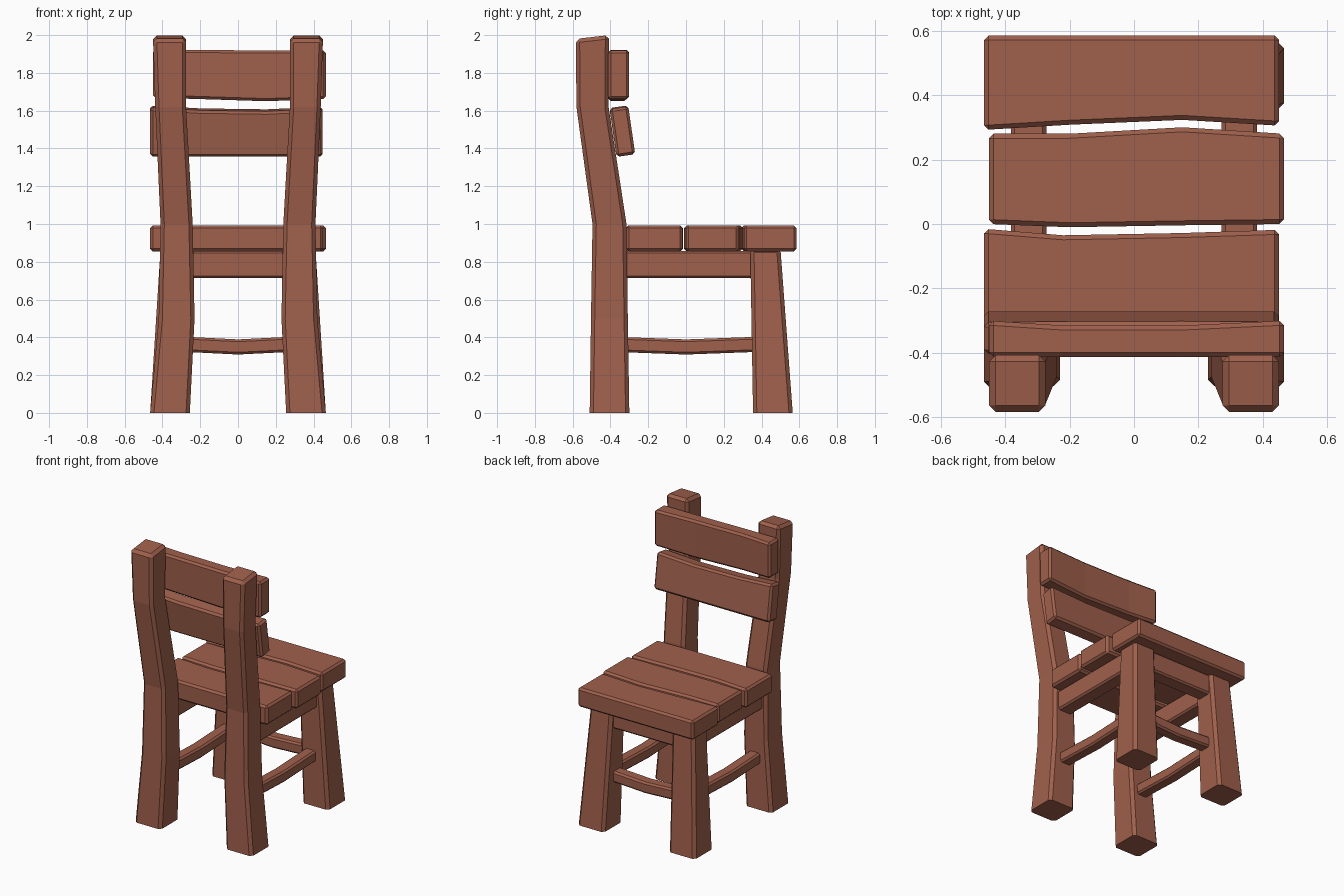
import bpy, bmesh, math
from mathutils import Matrix

if "Cube" in bpy.data.objects:
    bpy.data.objects.remove(bpy.data.objects["Cube"])

wood = bpy.data.materials.new("reddish brown wood")
wood.diffuse_color = (0.35, 0.117, 0.072, 1)
wood.use_nodes = True
wood.node_tree.nodes["Principled BSDF"].inputs["Base Color"].default_value = wood.diffuse_color


def loft(name, rings, chamfer, matrix=None, open_foot=False):
    """Join four-cornered rings into a beam and chamfer its sharp edges."""
    bm = bmesh.new()
    loops = [[bm.verts.new(p) for p in ring] for ring in rings]
    for a, b in zip(loops, loops[1:]):
        for i in range(4):
            j = (i + 1) % 4
            bm.faces.new((a[i], a[j], b[j], b[i]))
    bm.faces.new(loops[0][::-1])
    bm.faces.new(loops[-1])
    bmesh.ops.recalc_face_normals(bm, faces=bm.faces[:])
    sharp = [e for e in bm.edges if e.calc_face_angle(0) > math.radians(40)
             and not (open_foot and all(v.co.z < 0.001 for v in e.verts))]
    bmesh.ops.bevel(bm, geom=sharp, offset=chamfer, segments=1,
                    profile=0.5, affect='EDGES')
    if matrix:
        bm.transform(matrix)
    bmesh.ops.recalc_face_normals(bm, faces=bm.faces[:])
    me = bpy.data.meshes.new(name)
    bm.to_mesh(me)
    bm.free()
    me.materials.append(wood)
    ob = bpy.data.objects.new(name, me)
    bpy.context.collection.objects.link(ob)
    return ob


def leg(name, side, stations, slant=0.0):
    # station: z, inner x, outer x, y min, y max
    rings = [[(side * x0, y0, z), (side * x1, y0, z),
              (side * x1, y1, z), (side * x0, y1, z)]
             for z, x0, x1, y0, y1 in stations]
    rings[-1] = [(x, y, z - (slant if k < 2 else 0))
                 for k, (x, y, z) in enumerate(rings[-1])]
    loft(name, rings, 0.02, open_foot=True)


def plank(name, stations, chamfer=0.014, matrix=None):
    # station: x, y min, y max, z min, z max
    rings = [[(x, y0, z0), (x, y1, z0), (x, y1, z1), (x, y0, z1)]
             for x, y0, y1, z0, z1 in stations]
    return loft(name, rings, chamfer, matrix)


# Legs
for side, word in ((-1, "left"), (1, "right")):
    leg("tall_leg_" + word, side, [
        (0, 0.255, 0.465, -0.51, -0.30),
        (0.5, 0.23, 0.42, -0.503, -0.308),
        (1.0, 0.24, 0.41, -0.495, -0.315),
        (1.62, 0.275, 0.438, -0.58, -0.41),
        (2.0, 0.275, 0.45, -0.583, -0.407)], slant=0.02)
    leg("short_leg_" + word, side, [
        (0, 0.255, 0.465, 0.355, 0.565),
        (0.87, 0.235, 0.41, 0.34, 0.50)])

# Seat planks with slightly wavy edges
Z = (0.855, 0.992)
plank("seat_plank_1", [(-0.465, -0.315, -0.015, *Z), (-0.22, -0.32, -0.035, *Z),
                       (0.15, -0.32, -0.028, *Z), (0.45, -0.315, -0.018, *Z)])
plank("seat_plank_2", [(-0.45, 0.0, 0.28, *Z), (-0.2, -0.01, 0.28, *Z),
                       (0.15, -0.004, 0.30, *Z), (0.465, 0.0, 0.28, *Z)])
plank("seat_plank_3", [(-0.465, 0.292, 0.585, *Z), (-0.2, 0.308, 0.585, *Z),
                       (0.15, 0.323, 0.585, *Z), (0.45, 0.305, 0.585, *Z)])

# Backrest slats, the lower one tilted
plank("upper_back_slat", [(-0.45, -0.412, -0.30, 1.668, 1.922),
                          (-0.22, -0.412, -0.315, 1.662, 1.922),
                          (0.15, -0.412, -0.315, 1.65, 1.918),
                          (0.465, -0.412, -0.30, 1.662, 1.918)])
tilt = Matrix.Translation((0, -0.337, 1.491)) @ Matrix.Rotation(math.radians(8.3), 4, 'X')
plank("lower_back_slat", [(-0.465, -0.05, 0.05, -0.13, 0.132),
                          (-0.2, -0.05, 0.05, -0.13, 0.117),
                          (0.15, -0.05, 0.05, -0.13, 0.112),
                          (0.448, -0.05, 0.05, -0.13, 0.126)], matrix=tilt)


# Rails under the seat and sagging stretchers
def rail(name, length, thick, z0, z1, sag, matrix):
    h, t = length / 2, thick / 2
    plank(name, [(-h, -t, t, z0, z1), (0, -t, t, z0 - sag, z1 - sag),
                 (h, -t, t, z0, z1)], 0.012, matrix)


turn = Matrix.Rotation(math.pi / 2, 4, 'Z')
places = [("left", Matrix.Translation((-0.327, 0, 0)) @ turn, 0.76),
          ("right", Matrix.Translation((0.327, 0, 0)) @ turn, 0.76),
          ("cross", Matrix.Translation((0, 0.425, 0)), 0.56)]
for word, m, length in places:
    rail("seat_rail_" + word, length, 0.11, 0.713, 0.858, 0, m)
    rail("stretcher_" + word, length, 0.085, 0.323, 0.403, 0.014, m)
